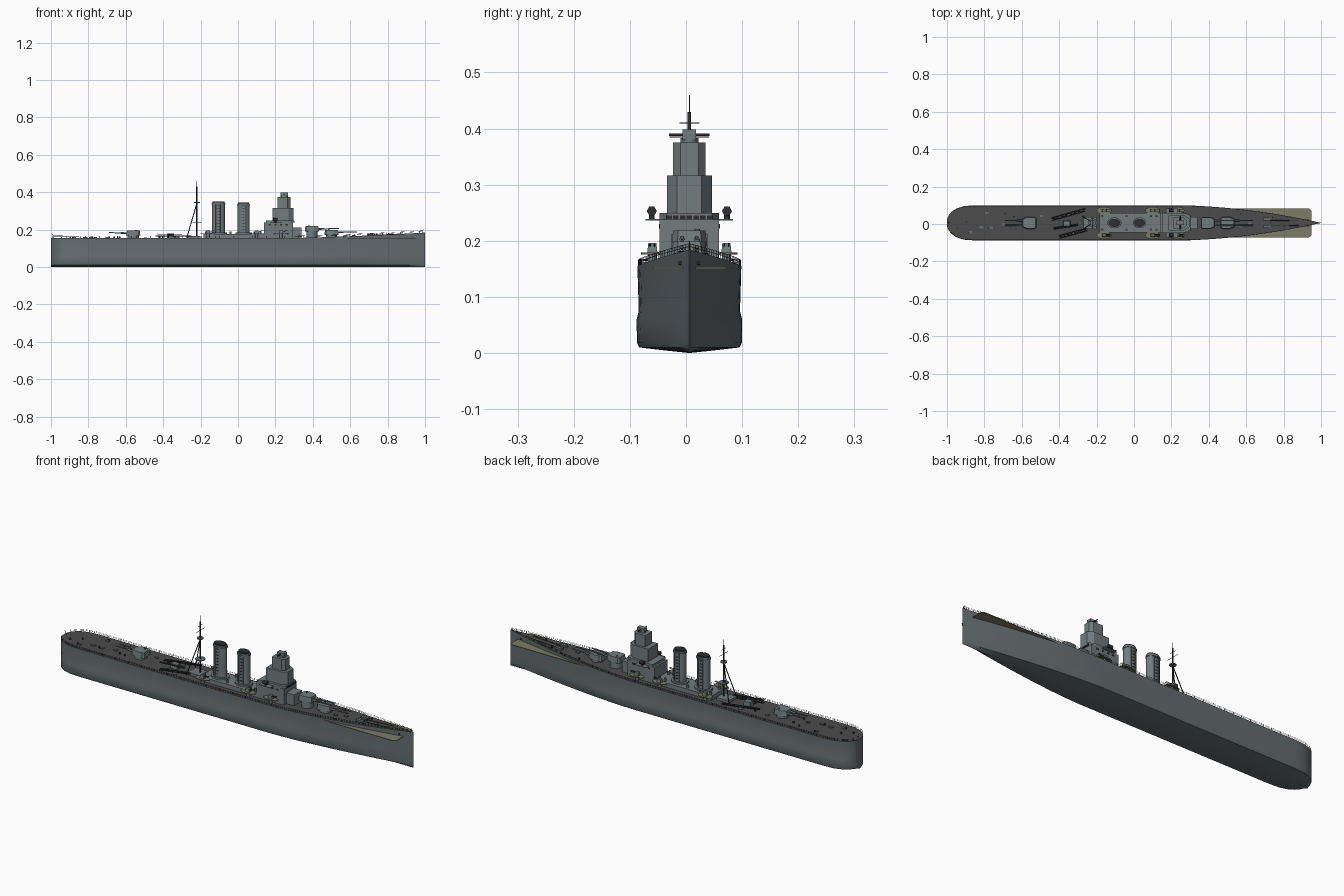
import bpy, bmesh, math, random
from mathutils import Vector

if "Cube" in bpy.data.objects:
    bpy.data.objects.remove(bpy.data.objects["Cube"])
random.seed(4)
CY = 0.006  # centreline


def mat(name, r, g, b):
    m = bpy.data.materials.new(name)
    m.use_nodes = True
    m.diffuse_color = (r, g, b, 1)
    m.node_tree.nodes["Principled BSDF"].inputs["Base Color"].default_value = (r, g, b, 1)
    return m


HULL = mat("hull grey", 0.13, 0.15, 0.16)
GREY = mat("light grey", 0.17, 0.2, 0.21)
DECK = mat("deck grey", 0.075, 0.072, 0.072)
TAN = mat("tan planking", 0.2, 0.2, 0.14)
DARK = mat("dark fittings", 0.025, 0.026, 0.028)


def finish(bm, name, mats, smooth=False):
    me = bpy.data.meshes.new(name)
    bmesh.ops.recalc_face_normals(bm, faces=bm.faces)
    bm.to_mesh(me)
    bm.free()
    ob = bpy.data.objects.new(name, me)
    bpy.context.collection.objects.link(ob)
    for m in mats:
        me.materials.append(m)
    if smooth:
        bpy.ops.object.select_all(action="DESELECT")
        ob.select_set(True)
        bpy.context.view_layer.objects.active = ob
        bpy.ops.object.shade_smooth_by_angle(angle=math.radians(35))
    return ob


def prism(name, outline, z0, z1, m, top=1.0, smooth=False):
    """Extruded plan outline, y measured from the centreline."""
    bm = bmesh.new()
    mx = sum(p[0] for p in outline) / len(outline)
    my = sum(p[1] for p in outline) / len(outline)
    lo = [bm.verts.new((x, CY + y, z0)) for x, y in outline]
    hi = [bm.verts.new((mx + (x - mx) * top, CY + my + (y - my) * top, z1)) for x, y in outline]
    bm.faces.new(lo)
    bm.faces.new(hi)
    for i in range(len(lo)):
        j = (i + 1) % len(lo)
        bm.faces.new((lo[i], lo[j], hi[j], hi[i]))
    return finish(bm, name, [m], smooth)


def box(name, x0, x1, y0, y1, z0, z1, m, top=1.0):
    return prism(name, [(x0, y0), (x1, y0), (x1, y1), (x0, y1)], z0, z1, m, top)


def drum(name, x, y, rx, ry, z0, z1, m, top=1.0, n=24):
    pts = [(x + rx * math.cos(a * math.tau / n), y + ry * math.sin(a * math.tau / n)) for a in range(n)]
    return prism(name, pts, z0, z1, m, top, True)


def rod(name, paths, r, m):
    """Round bars along polylines."""
    cu = bpy.data.curves.new(name, "CURVE")
    cu.dimensions = "3D"
    cu.bevel_depth = r
    cu.bevel_resolution = 1
    cu.use_fill_caps = True
    for path in paths:
        sp = cu.splines.new("POLY")
        sp.points.add(len(path) - 1)
        for p, (x, y, z) in zip(sp.points, path):
            p.co = (x, y + CY, z, 1)
    cu.materials.append(m)
    ob = bpy.data.objects.new(name, cu)
    bpy.context.collection.objects.link(ob)


# Hull lines
def half_width(x, power=1.8):
    if x < -0.85:
        return 0.094 * max(0.0, 1 - ((-0.85 - x) / 0.152) ** 2.6) ** 0.5
    if x > 0.25:
        return max(0.0008, 0.094 * (1 - ((x - 0.25) / 0.75) ** power))
    return 0.094


def deck_z(x):
    return 0.154 + 0.03 * (max(0, x - 0.2) / 0.8) ** 1.5 + 0.004 * max(0, -x - 0.5)


SECTION = [(0.5, 0.005, 1.5), (0.95, 0.01, 1.5), (0.995, 0.018, 1.55), (1, 0.06, 1.65), (0.96, 0.075, 1.7), (0.985, None, 1.8)]
stations = [-1, -0.998, -0.99, -0.975, -0.95, -0.91, -0.85] + [-0.75 + 0.1 * i for i in range(10)] + [0.25 + 0.05 * i for i in range(16)]
bm = bmesh.new()
rings = []
for x in stations:
    side = [(f * half_width(x, p), deck_z(x) if z is None else z) for f, z, p in SECTION]
    ring = [(-y, z) for y, z in reversed(side)] + [(0, 0)] + side
    rings.append([bm.verts.new((x, CY + y, z)) for y, z in ring])
for a, b in zip(rings, rings[1:]):
    for i in range(len(a)):
        j = (i + 1) % len(a)
        f = bm.faces.new((a[i], a[j], b[j], b[i]))
        f.material_index = int(j == 0)
bm.faces.new(rings[0])
bm.faces.new(rings[-1])
finish(bm, "hull", [HULL, DECK], True)

# Forward planking sheet that shows outside the narrowing bow
prism("bow_planking", [(0.35, -0.078), (0.935, -0.078), (0.95, -0.065), (0.95, 0.065), (0.935, 0.078), (0.35, 0.078)], 0.15, 0.153, TAN)

# Guard rails
for s, tag in ((-1, "right"), (1, "left")):
    edge = [(x, s * half_width(x) * 0.97, deck_z(x)) for x in [-0.99 + 0.0248 * i for i in range(81)]]
    posts = [[(x, y, z), (x, y, z + 0.011)] for x, y, z in edge]
    wires = [[(x, y, z + h) for x, y, z in edge] for h in (0.006, 0.011)]
    rod("guard_rail_" + tag, posts + wires, 0.0005, DARK)

# Deckhouse and bridge tower
box("deckhouse", -0.185, 0.15, -0.052, 0.052, 0.15, 0.176, GREY)
box("bridge_base", 0.14, 0.295, -0.053, 0.053, 0.15, 0.238, GREY)
box("bridge_front_step", 0.29, 0.34, -0.032, 0.032, 0.15, 0.212, GREY)
prism("bridge_deck", [(0.15, -0.053), (0.27, -0.053), (0.3, -0.04), (0.3, 0.04), (0.27, 0.053), (0.15, 0.053)], 0.238, 0.25, GREY)
prism("lower_tower", [(0.185, -0.04), (0.27, -0.04), (0.297, -0.022), (0.297, 0.022), (0.27, 0.04), (0.185, 0.04)], 0.25, 0.316, GREY)
prism("upper_tower", [(0.21, -0.029), (0.265, -0.029), (0.28, -0.016), (0.28, 0.016), (0.265, 0.029), (0.21, 0.029)], 0.316, 0.375, GREY)
drum("director_base", 0.247, 0, 0.02, 0.016, 0.375, 0.383, GREY)
box("director", 0.228, 0.268, -0.012, 0.012, 0.38, 0.398, GREY)
rod("rangefinder", [[(0.247, -0.036, 0.389), (0.247, 0.036, 0.389)]], 0.003, DARK)
for i in range(7):
    y = -0.036 + 0.012 * i
    box("bridge_window", 0.299, 0.302, y - 0.0048, y + 0.0048, 0.238, 0.245, DARK)
for s in (-1, 1):
    for i in range(4):
        x = 0.17 + 0.03 * i
        box("side_window", x - 0.006, x + 0.006, s * 0.0535 - 0.001, s * 0.0535 + 0.001, 0.222, 0.23, DARK)
    # Wing platforms, directors and light guns
    box("wing_platform", 0.17, 0.235, min(s * 0.05, s * 0.078), max(s * 0.05, s * 0.078), 0.236, 0.239, GREY)
    drum("wing_director_stand", 0.2, s * 0.067, 0.005, 0.005, 0.239, 0.248, DARK, n=12)
    rod("wing_director", [[(0.188, s * 0.067, 0.253), (0.212, s * 0.067, 0.253)]], 0.009, DARK)
    for x in (0.1, 0.23, -0.16):
        drum("gun_platform", x, s * 0.066, 0.04, 0.02, 0.176, 0.179, TAN)
        drum("gun_platform_leg", x, s * 0.066, 0.008, 0.008, 0.15, 0.176, GREY, n=12)
        box("light_gun", x - 0.012, x + 0.012, s * 0.066 - 0.009, s * 0.066 + 0.009, 0.179, 0.196, GREY, 0.8)
        rod("light_gun_barrels", [[(x, s * 0.066 + d, 0.19), (x + 0.035, s * 0.066 + d, 0.194)] for d in (-0.004, 0.004)], 0.0015, DARK)

# Funnels with dark caps, rims and rungs
for x, rx, top in ((-0.105, 0.035, 0.345), (0.03, 0.032, 0.34)):
    drum("funnel_base", x, 0, rx + 0.012, 0.036, 0.17, 0.184, GREY)
    drum("funnel", x, 0, rx, 0.025, 0.18, top, GREY, n=32)
    drum("funnel_rim", x, 0, rx + 0.003, 0.028, top - 0.012, top - 0.006, HULL, n=32)
    drum("funnel_cap", x, 0, rx - 0.003, 0.022, top, top + 0.006, DARK, n=32)
    for s in (-1, 1):
        rod("funnel_pipe", [[(x + d, s * 0.026, 0.18), (x + d, s * 0.026, top - 0.01)] for d in (-0.012, 0.012)], 0.002, HULL)
        rod("funnel_rungs", [[(x - 0.005, s * 0.0258, z), (x + 0.005, s * 0.0258, z)] for z in [0.2 + 0.016 * i for i in range(9)]], 0.0018, DARK)


# Main turrets
def turret(name, x, z, d, reach, tall):
    drum(name + "_barbette", x, 0, 0.03, 0.03, 0.15, z, GREY)
    plan = [(-0.038, -0.024), (-0.03, -0.032), (0.015, -0.032), (0.038, -0.022), (0.038, 0.022), (0.015, 0.032), (-0.03, 0.032), (-0.038, 0.024)]
    prism(name, [(x + d * px, py) for px, py in plan], z, z + tall, GREY, 0.9)
    for y in (-0.013, 0.013):
        rod(name + "_gun_sleeve", [[(x + d * 0.03, y, z + 0.013), (x + d * 0.065, y, z + 0.014)]], 0.005, GREY)
        rod(name + "_barrel", [[(x + d * 0.06, y, z + 0.014), (x + d * reach, y, z + 0.016)]], 0.003, HULL)
    drum(name + "_hatch", x - d * 0.015, 0.014, 0.005, 0.005, z + tall, z + tall + 0.003, HULL, n=12)


turret("forward_turret", 0.5, 0.172, 1, 0.135, 0.027)
turret("raised_turret", 0.395, 0.19, 1, 0.145, 0.028)
turret("aft_turret", -0.56, 0.168, -1, 0.13, 0.027)

# Tripod mast
MX = -0.22
rod("mast", [[(MX, 0, 0.15), (MX, 0, 0.43)]], 0.0035, DARK)
rod("mast_aerial", [[(MX, 0, 0.43), (MX, 0, 0.46)]], 0.0008, DARK)
rod("mast_legs", [[(MX, 0, 0.34), (MX - 0.055, s * 0.035, 0.152)] for s in (-1, 1)], 0.0025, DARK)
rod("mast_yards", [[(MX, -w, z), (MX, w, z)] for w, z in ((0.035, 0.385), (0.018, 0.41))], 0.001, DARK)
drum("mast_platform", MX, 0, 0.016, 0.016, 0.342, 0.347, HULL)
drum("mast_lower_platform", MX, 0, 0.024, 0.024, 0.235, 0.239, HULL)
box("mast_house", -0.27, -0.2, -0.032, 0.032, 0.15, 0.167, GREY)


# Catapults and crane made of paired rails with ties
def lattice(name, a, b, w):
    a, b = Vector(a), Vector(b)
    off = Vector((-(b - a).y, (b - a).x, 0)).normalized() * w
    ties = [[a.lerp(b, i / 8) + off * (-1) ** i, a.lerp(b, (i + 1) / 8) - off * (-1) ** i] for i in range(8)]
    rod(name, [[a + off, b + off], [a - off, b - off]] + ties, 0.0022, DARK)


lattice("left_catapult", (-0.44, 0.02, 0.166), (-0.26, 0.07, 0.166), 0.007)
lattice("right_catapult", (-0.4, -0.075, 0.166), (-0.25, -0.035, 0.166), 0.007)
lattice("crane_jib", (-0.3, -0.01, 0.172), (-0.43, -0.03, 0.176), 0.004)
drum("left_catapult_pivot", -0.35, 0.045, 0.012, 0.012, 0.15, 0.165, HULL)
drum("right_catapult_pivot", -0.325, -0.055, 0.012, 0.012, 0.15, 0.165, HULL)
box("aft_gun_house", -0.38, -0.34, -0.018, 0.012, 0.15, 0.178, GREY, 0.85)

# Deck fittings: hatches, ventilators, bollards and jackstaffs
for i in range(26):
    x = random.choice((random.uniform(-0.95, -0.63), random.uniform(-0.5, -0.28), random.uniform(0.56, 0.85)))
    y = random.uniform(-0.65, 0.65) * half_width(x)
    z = deck_z(x)
    if i % 3:
        drum("bollard", x, y, 0.004, 0.004, z - 0.003, z + 0.008, DARK, n=10)
    else:
        box("deck_hatch", x - 0.009, x + 0.009, y - 0.006, y + 0.006, z - 0.003, z + 0.005, HULL)
for s in (-1, 1):
    for x in (-0.17, -0.04, 0.09, 0.12):
        drum("ventilator", x, s * 0.036, 0.006, 0.006, 0.176, 0.19, HULL, n=12)
    rod("anchor_chain", [[(0.72, s * 0.012, deck_z(0.72)), (0.88, s * 0.014, deck_z(0.88))]], 0.002, DARK)
    box("capstan_plate", 0.69, 0.73, s * 0.02 - 0.008, s * 0.02 + 0.008, 0.165, 0.178, HULL)
    rod("hawse_pipe", [[(0.93, s * 0.0125, 0.16), (0.93, s * 0.019, 0.16)]], 0.004, DARK)
rod("jackstaffs", [[(-0.985, 0, 0.154), (-0.995, 0, 0.178)], [(0.985, 0, 0.18), (0.99, 0, 0.2)]], 0.001, DARK)
